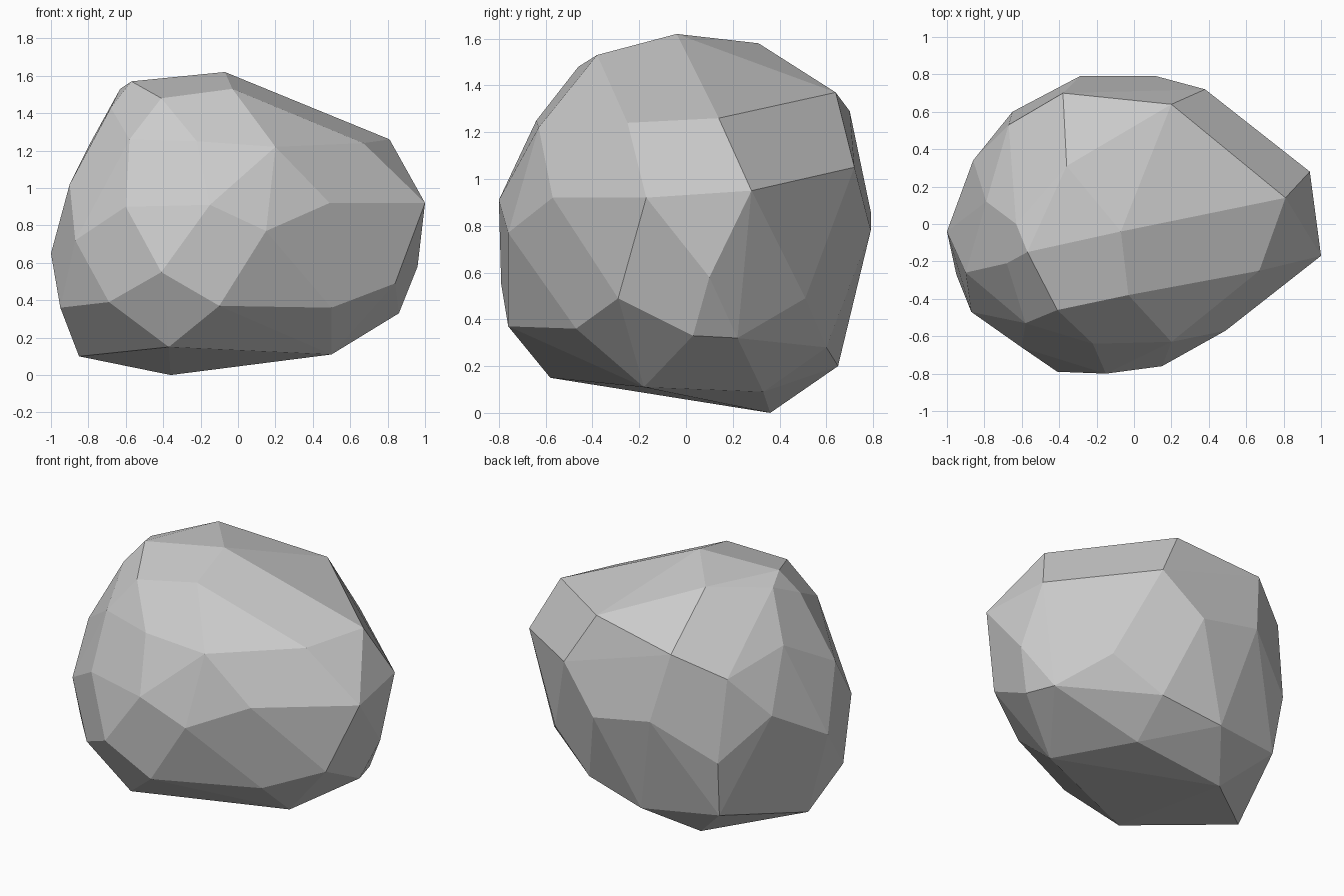
import bpy
import bmesh

# Corner points of the boulder, grouped in bands from top to bottom
crown = [(-.07, -.04, 1.62), (-.36, .31, 1.58), (-.57, -.15, 1.57), (-.63, 0, 1.53),
         (-.03, -.38, 1.53), (-.41, -.46, 1.48), (-.68, -.21, 1.43), (.2, .64, 1.37),
         (-.38, .7, 1.29), (.81, .14, 1.26), (.67, -.25, 1.24), (.2, -.63, 1.22),
         (-.22, -.64, 1.25), (-.58, -.53, 1.26), (-.79, .12, 1.24), (-.67, .53, 1.14)]
belt = [(-.9, -.26, 1.02), (.38, .72, 1.05), (.94, .28, .95), (1, -.17, .92),
        (.49, -.57, .92), (-.15, -.8, .91), (-.6, -.66, .9), (-.86, .34, .88),
        (-.29, .79, .86), (.12, .79, .78), (.15, -.76, .77), (-.87, -.47, .72),
        (-1, -.04, .65), (-.65, .6, .61), (.96, .1, .58), (-.41, -.79, .55)]
base = [(.84, -.29, .49), (.59, .51, .49), (-.69, -.58, .39), (-.1, -.76, .37),
        (.5, -.47, .36), (-.95, -.27, .36), (.86, .03, .33), (.8, .22, .32),
        (.28, .6, .28), (-.62, .54, .24), (-.78, .2, .25), (-.13, .65, .2),
        (-.37, -.58, .15), (.5, -.18, .11), (-.85, -.05, .1), (.25, .33, .09),
        (-.36, .36, 0)]

# Wrap the points in a faceted shell
bm = bmesh.new()
for p in crown + belt + base:
    bm.verts.new(p)
bmesh.ops.convex_hull(bm, input=bm.verts[:])
loose = [v for v in bm.verts if not v.link_faces]
bmesh.ops.delete(bm, geom=loose, context='VERTS')

# Merge nearly coplanar triangles into larger flat facets
bmesh.ops.dissolve_limit(bm, angle_limit=0.06, verts=bm.verts[:], edges=bm.edges[:])
bmesh.ops.recalc_face_normals(bm, faces=bm.faces[:])

mesh = bpy.data.meshes.new("boulder")
bm.to_mesh(mesh)
bm.free()
bpy.context.collection.objects.link(bpy.data.objects.new("boulder", mesh))
